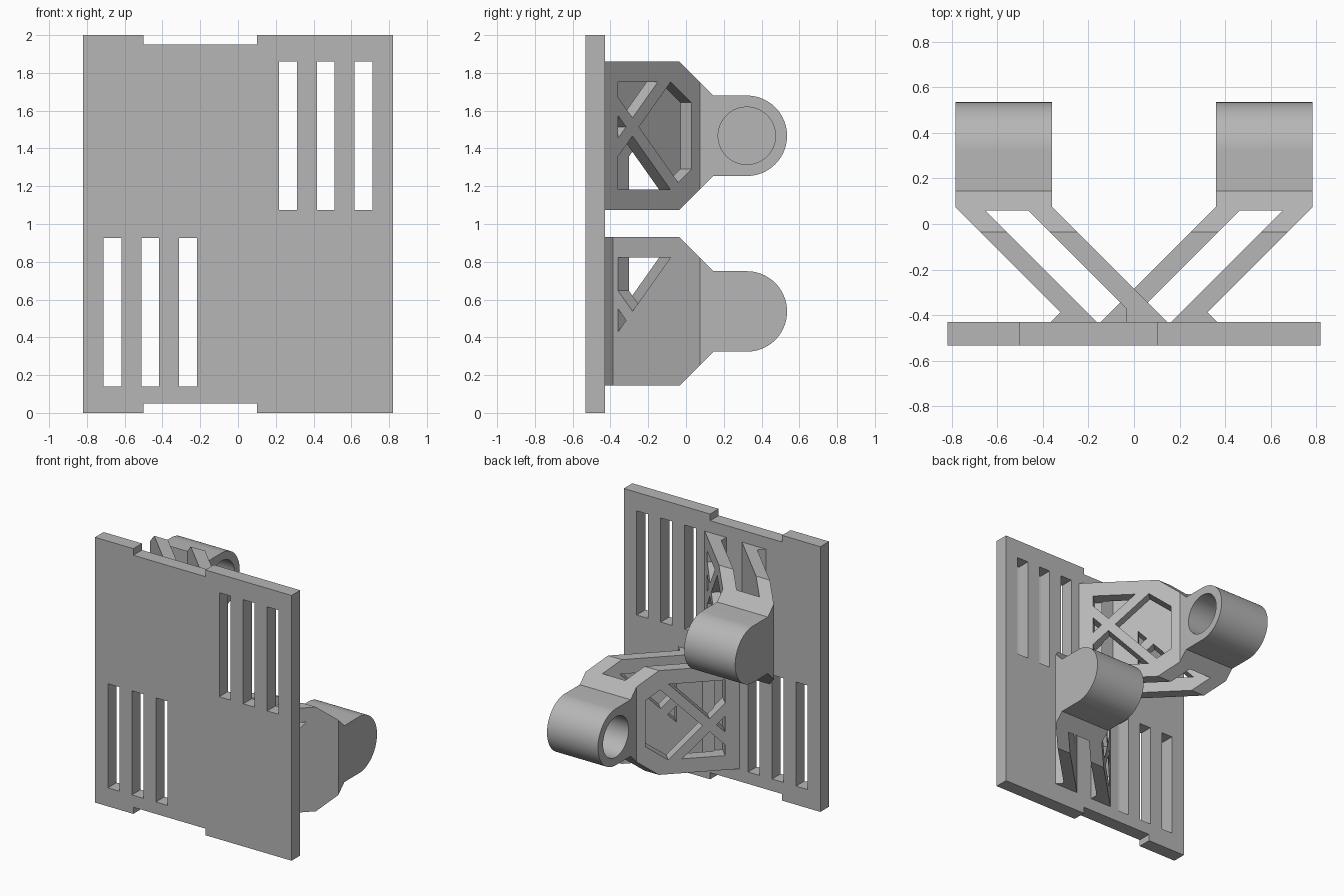
import bpy, bmesh
from math import pi, sin, cos, sqrt
from mathutils import Matrix, Vector

cube = bpy.data.objects.get("Cube")
if cube:
    bpy.data.objects.remove(cube, do_unlink=True)

grey = bpy.data.materials.new("plain_grey")
grey.use_nodes = True
colour = (0.47, 0.47, 0.47, 1)
grey.diffuse_color = colour
grey.node_tree.nodes["Principled BSDF"].inputs["Base Color"].default_value = colour

R = sqrt(0.5)
FRONT = Matrix(((1, 0, 0, 0), (0, 0, 1, 0), (0, 1, 0, 0), (0, 0, 0, 1)))   # (x, z) along y
SIDE = Matrix(((0, 0, 1, 0), (1, 0, 0, 0), (0, 1, 0, 0), (0, 0, 0, 1)))    # (y, z) along x


def prism(name, points, low, high, matrix=Matrix(), clips=()):
    """Extrude a 2D outline, optionally trimmed by half planes (point, normal)."""
    bm = bmesh.new()
    bm.faces.new([bm.verts.new((a, b, low)) for a, b in points])
    for point, normal in clips:
        bmesh.ops.bisect_plane(bm, geom=bm.verts[:] + bm.edges[:] + bm.faces[:],
                               plane_co=point, plane_no=normal, clear_inner=True)
    out = bmesh.ops.extrude_face_region(bm, geom=bm.faces[:])
    moved = [v for v in out["geom"] if isinstance(v, bmesh.types.BMVert)]
    bmesh.ops.translate(bm, verts=moved, vec=(0, 0, high - low))
    bm.transform(matrix)
    bmesh.ops.recalc_face_normals(bm, faces=bm.faces[:])
    mesh = bpy.data.meshes.new(name)
    bm.to_mesh(mesh)
    bm.free()
    mesh.materials.append(grey)
    obj = bpy.data.objects.new(name, mesh)
    bpy.context.collection.objects.link(obj)
    return obj


def boolean(obj, cutter, operation="DIFFERENCE"):
    cutter.hide_render = True
    mod = obj.modifiers.new("cut", "BOOLEAN")
    mod.operation, mod.solver, mod.object = operation, "EXACT", cutter
    bpy.context.view_layer.objects.active = obj
    bpy.ops.object.modifier_apply(modifier=mod.name)
    bpy.data.objects.remove(cutter, do_unlink=True)


def circle(cx, cy, r, n=64):
    return [(cx + r * cos(2 * pi * i / n), cy + r * sin(2 * pi * i / n)) for i in range(n)]


def rect(a0, a1, b0, b1):
    return [(a0, b0), (a1, b0), (a1, b1), (a0, b1)]


# Mounting plate with edge notches and two groups of slots
W = 0.82
plate = prism("mounting_plate",
              [(-W, 0), (-0.5, 0), (-0.5, 0.05), (0.1, 0.05), (0.1, 0), (W, 0),
               (W, 2), (0.1, 2), (0.1, 1.95), (-0.5, 1.95), (-0.5, 2), (-W, 2)],
              -0.533, -0.43, FRONT)
for i in range(3):
    x = 0.217 + 0.2 * i
    boolean(plate, prism("slot", rect(x, x + 0.095, 1.075, 1.86), -0.6, -0.3, FRONT))
    boolean(plate, prism("slot", rect(-x - 0.095, -x, 0.14, 0.925), -0.6, -0.3, FRONT))

# Bracket: plan outline of two slanted arms joined by the barrel block
foot = -0.435
bracket = prism("upper_bracket",
                [(-0.785, 0.6), (-0.785, 0.075), (-0.323, -0.387), (-0.37, foot),
                 (-0.16, foot), (-0.655, 0.06), (-0.465, 0.06), (-0.035, -0.37),
                 (-0.035, foot), (0.15, foot), (-0.36, 0.075), (-0.36, 0.6)],
                -0.5, 0.5)

# Trim it to the side profile with chamfers and the rounded barrel end
arc = [(0.322 + 0.213 * sin(pi * i / 40), -0.213 * cos(pi * i / 40)) for i in range(41)]
profile = ([(-0.5, 0.393), (-0.5, -0.393), (-0.035, -0.393), (0.145, -0.213)] + arc
           + [(0.145, 0.213), (-0.035, 0.393)])
boolean(bracket, prism("side_profile", profile, -1, 1, SIDE), "INTERSECT")

# Barrel bore with a wide counterbore on the inner end
boolean(bracket, prism("bore", circle(0.322, 0, 0.077), -1, 1, SIDE))
boolean(bracket, prism("counterbore", circle(0.322, 0, 0.152), -0.69, 0, SIDE))

# Arm windows: four openings left around a diagonal cross
window = [(y / R, z) for y, z in [(-0.36, -0.285), (-0.08, -0.285), (0.03, -0.175),
                                  (0.03, 0.175), (-0.08, 0.285), (-0.36, 0.285)]]
centre = Vector((-0.283 / R, 0.047, 0))
half = 0.034
for offset, side in ((-0.71, 1), (-0.285, -1)):
    arm = Matrix(((-R, 0, side * R, offset), (R, 0, side * R, 0), (0, 1, 0, 0), (0, 0, 0, 1)))
    for s in (-1, 1):
        for t in (-1, 1):
            a, b = Vector((s * R, s * R, 0)), Vector((t * R, -t * R, 0))
            clips = [(centre + a * half, a), (centre + b * half, b)]
            boolean(bracket, prism("opening", window, -0.03, 0.1, arm, clips))

# Second bracket is the same part turned upside down
lower = bpy.data.objects.new("lower_bracket", bracket.data.copy())
bpy.context.collection.objects.link(lower)
bracket.location.z = 1.467
lower.location.z = 0.537
lower.rotation_euler.y = pi

bpy.ops.object.select_all(action="DESELECT")
for obj in (plate, bracket, lower):
    obj.select_set(True)
bpy.context.view_layer.objects.active = bracket
bpy.ops.object.shade_smooth_by_angle(angle=0.5)
